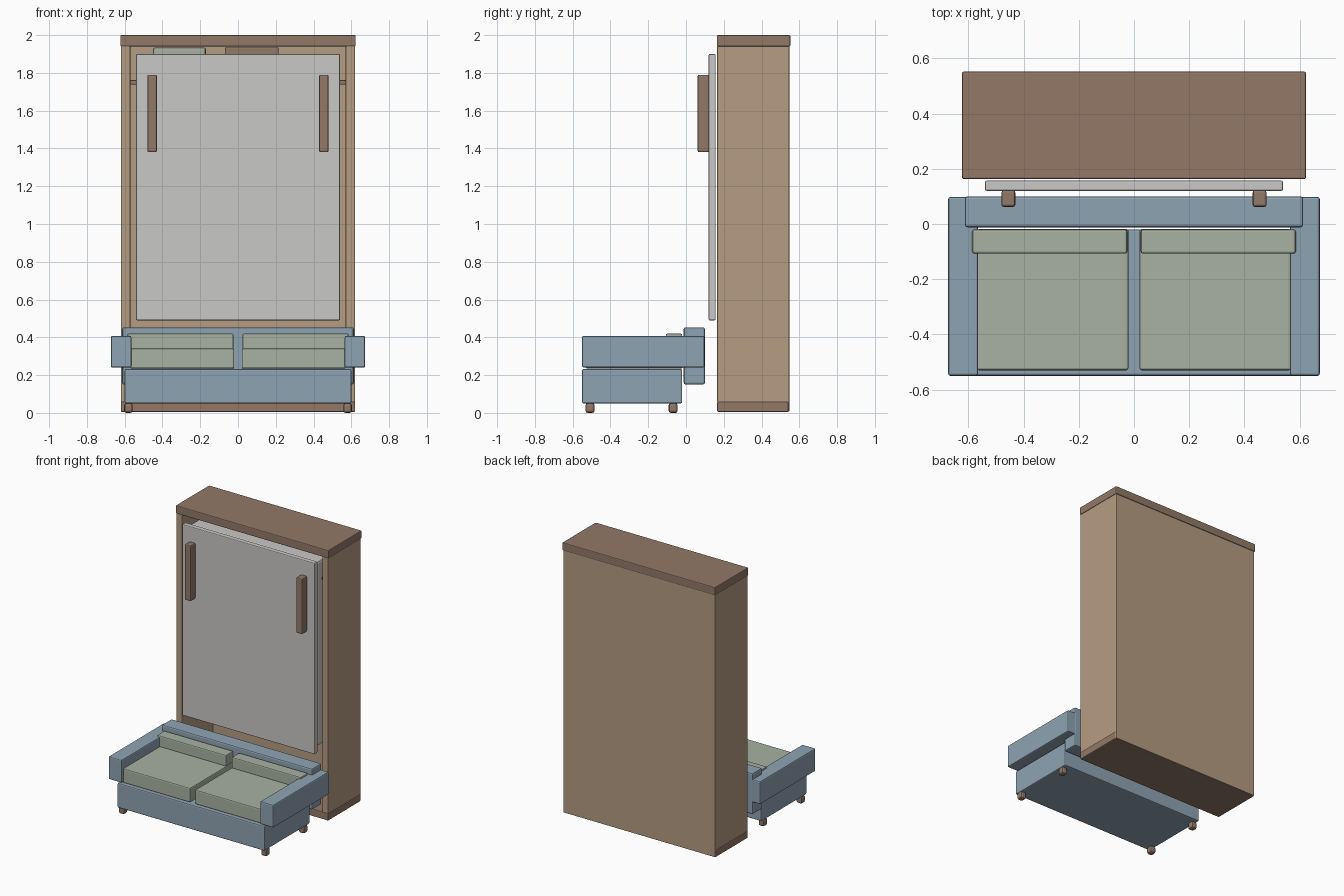
import bpy, bmesh

if "Cube" in bpy.data.objects:
    bpy.data.objects.remove(bpy.data.objects["Cube"])


def material(name, rgb):
    m = bpy.data.materials.new(name)
    m.diffuse_color = (*rgb, 1)
    m.use_nodes = True
    m.node_tree.nodes["Principled BSDF"].inputs["Base Color"].default_value = m.diffuse_color
    return m


BROWN = material("dark_wood", (0.287, 0.191, 0.136))
TAN = material("light_wood", (0.462, 0.332, 0.223))
GREY = material("pale_grey", (0.584, 0.578, 0.565))
BLUE = material("blue_fabric", (0.275, 0.371, 0.456))
GREEN = material("green_fabric", (0.392, 0.445, 0.361))


def box(name, x, y, z, mat, bevel=0.006):
    """Bevelled box given as (min, max) ranges."""
    bm = bmesh.new()
    bmesh.ops.create_cube(bm, size=1)
    for v in bm.verts:
        for i, (lo, hi) in enumerate((x, y, z)):
            v.co[i] = hi if v.co[i] > 0 else lo
    mesh = bpy.data.meshes.new(name)
    bm.to_mesh(mesh)
    bm.free()
    mesh.materials.append(mat)
    ob = bpy.data.objects.new(name, mesh)
    bpy.context.collection.objects.link(ob)
    if bevel:
        mod = ob.modifiers.new("Bevel", 'BEVEL')
        mod.width = bevel
        mod.segments = 2
    return ob


def pair(name, x, y, z, mat, bevel=0.006):
    """Box on the right side and its mirror image on the left."""
    box(name + "_right", x, y, z, mat, bevel)
    box(name + "_left", (-x[1], -x[0]), y, z, mat, bevel)


# Cabinet shell
pair("cabinet_side", (0.57, 0.62), (0.165, 0.545), (0.055, 1.945), TAN)
box("cabinet_back", (-0.618, 0.618), (0.525, 0.547), (0.008, 1.945), TAN, 0.003)
box("cabinet_top", (-0.623, 0.623), (0.163, 0.552), (1.94, 2.0), BROWN)
box("cabinet_plinth", (-0.62, 0.62), (0.165, 0.543), (0.005, 0.06), BROWN)

# Folded bed: front panel, mattress, pivots and handles
box("bed_panel", (-0.54, 0.54), (0.12, 0.157), (0.49, 1.9), GREY)
box("mattress", (-0.52, 0.52), (0.18, 0.34), (0.52, 1.88), GREY, 0.015)
pair("bed_pivot", (0.53, 0.572), (0.22, 0.245), (1.738, 1.762), BROWN, 0.005)
pair("bed_handle", (0.43, 0.48), (0.062, 0.122), (1.38, 1.79), BROWN, 0.008)

# Items stored behind the bed
box("stored_pillow", (-0.45, -0.17), (0.37, 0.5), (1.65, 1.935), GREEN, 0.012)
box("stored_box", (-0.07, 0.215), (0.37, 0.5), (1.65, 1.935), BROWN)

# Sofa body
box("sofa_base", (-0.6, 0.6), (-0.55, -0.02), (0.05, 0.232), BLUE, 0.008)
box("sofa_backrest", (-0.613, 0.613), (-0.012, 0.1), (0.15, 0.453), BLUE, 0.01)
pair("sofa_arm", (0.565, 0.673), (-0.55, 0.098), (0.24, 0.408), BLUE, 0.008)

# Sofa cushions
pair("seat_cushion", (0.02, 0.568), (-0.53, -0.018), (0.234, 0.34), GREEN, 0.008)
pair("back_cushion", (0.024, 0.586), (-0.107, -0.02), (0.335, 0.42), GREEN, 0.008)

# Sofa feet
for label, y in (("front", -0.508), ("back", -0.068)):
    pair("foot_" + label, (0.558, 0.603), (y - 0.024, y + 0.024), (0.0, 0.052),
         BROWN, 0.012)
